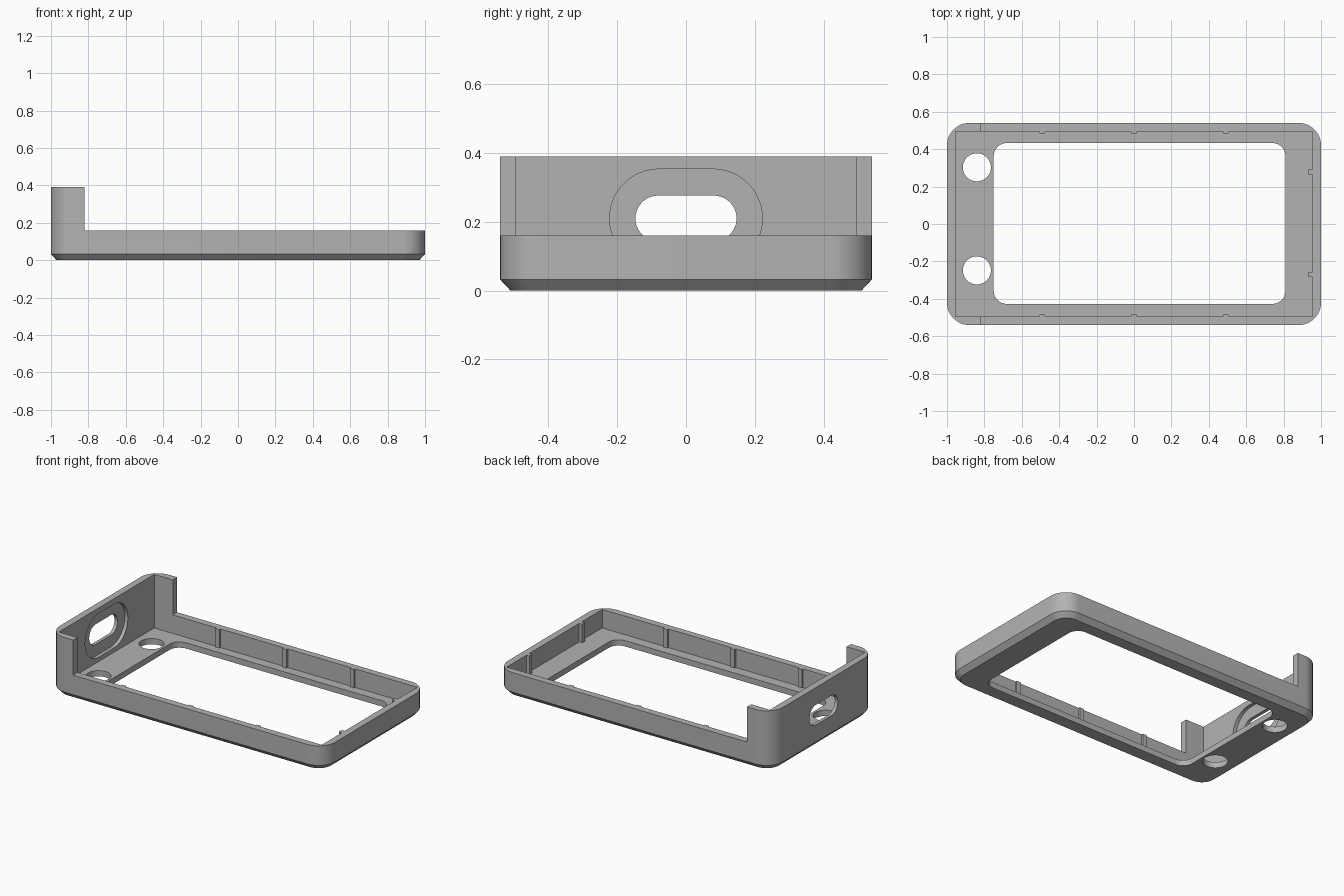
import bpy, bmesh
from math import cos, sin, pi, radians
from mathutils import Matrix, Vector

cube = bpy.data.objects.get("Cube")
if cube:
    bpy.data.objects.remove(cube, do_unlink=True)

grey = bpy.data.materials.new("case grey")
grey.use_nodes = True
grey.diffuse_color = (0.45, 0.45, 0.45, 1)
grey.node_tree.nodes["Principled BSDF"].inputs["Base Color"].default_value = grey.diffuse_color

WALL_TOP, END_TOP, FLOOR = 0.16, 0.39, 0.038
INNER_X, INNER_Y = 0.955, 0.495


def rounded_rect(hx, hy, r, steps=12):
    """Outline of a rectangle with rounded corners, counter-clockwise."""
    pts = []
    for q, (sx, sy) in enumerate([(1, 1), (-1, 1), (-1, -1), (1, -1)]):
        for i in range(steps + 1):
            a = (q + i / steps) * pi / 2
            p = (sx * (hx - r) + r * cos(a), sy * (hy - r) + r * sin(a))
            if not pts or (Vector(p) - Vector(pts[-1])).length > 1e-5:
                pts.append(p)
    if (Vector(pts[0]) - Vector(pts[-1])).length < 1e-5:
        pts.pop()
    return pts


def loft(name, layers, matrix=Matrix()):
    """Closed solid through (outline, height) layers."""
    bm = bmesh.new()
    rings = [[bm.verts.new(matrix @ Vector((x, y, z))) for x, y in pts] for pts, z in layers]
    for low, high in zip(rings, rings[1:]):
        for i in range(len(low)):
            j = (i + 1) % len(low)
            bm.faces.new((low[i], low[j], high[j], high[i]))
    bm.faces.new(rings[0][::-1])
    bm.faces.new(rings[-1])
    bmesh.ops.recalc_face_normals(bm, faces=bm.faces)
    mesh = bpy.data.meshes.new(name)
    bm.to_mesh(mesh)
    bm.free()
    mesh.materials.append(grey)
    obj = bpy.data.objects.new(name, mesh)
    bpy.context.collection.objects.link(obj)
    return obj


def prism(name, hx, hy, r, z0, z1, matrix=Matrix()):
    outline = rounded_rect(hx, hy, r)
    return loft(name, [(outline, z0), (outline, z1)], matrix)


def box(name, x0, x1, y0, y1, z0, z1):
    place = Matrix.Translation(((x0 + x1) / 2, (y0 + y1) / 2, 0))
    return prism(name, (x1 - x0) / 2, (y1 - y0) / 2, 0, z0, z1, place)


def cut(target, cutter):
    bpy.context.view_layer.objects.active = target
    mod = target.modifiers.new("cut", "BOOLEAN")
    mod.operation = "DIFFERENCE"
    mod.solver = "EXACT"
    mod.object = cutter
    bpy.ops.object.modifier_apply(modifier=mod.name)
    bpy.data.objects.remove(cutter, do_unlink=True)


# Outer body with a chamfered bottom edge
body = loft("case_body", [
    (rounded_rect(0.97, 0.51, 0.09), 0),
    (rounded_rect(1, 0.54, 0.12), 0.032),
    (rounded_rect(1, 0.54, 0.12), END_TOP),
])

# Square-cornered cavity, and the low walls beyond the raised end
cut(body, box("cavity_cutter", -INNER_X, INNER_X, -INNER_Y, INNER_Y, FLOOR, 1))
cut(body, box("low_wall_cutter", -0.82, 1.2, -1, 1, WALL_TOP, 1))

# Screen window and two round holes in the floor
cut(body, prism("window_cutter", 0.78, 0.43, 0.07, -0.1, 0.1,
                Matrix.Translation((0.03, 0.003, 0))))
for y in (0.303, -0.248):
    cut(body, prism("hole_cutter", 0.075, 0.075, 0.075, -0.1, 0.1,
                    Matrix.Translation((-0.84, y, 0))))

# Port slot through the raised end, with a recess on its inner side
upright = Matrix.Translation((0, 0, 0.21)) @ Matrix(
    ((0, 0, 1, 0), (1, 0, 0, 0), (0, 1, 0, 0), (0, 0, 0, 1)))
cut(body, prism("recess_cutter", 0.222, 0.143, 0.143, -0.978, -0.9, upright))
cut(body, prism("slot_cutter", 0.147, 0.066, 0.066, -1.1, -0.9, upright))

# Small ribs on the inner faces of the long walls and the low end
for x in (-0.49, 0, 0.49):
    box("back_rib", x - 0.015, x + 0.015, INNER_Y - 0.011, INNER_Y, FLOOR, WALL_TOP)
    box("front_rib", x - 0.015, x + 0.015, -INNER_Y, -INNER_Y + 0.011, FLOOR, WALL_TOP)
for y in (0.277, -0.27):
    box("end_rib", INNER_X - 0.022, INNER_X, y - 0.014, y + 0.014, FLOOR, WALL_TOP)

# Smooth corners, crisp edges
bpy.ops.object.select_all(action="DESELECT")
body.select_set(True)
bpy.context.view_layer.objects.active = body
bpy.ops.object.shade_smooth_by_angle(angle=radians(25))
